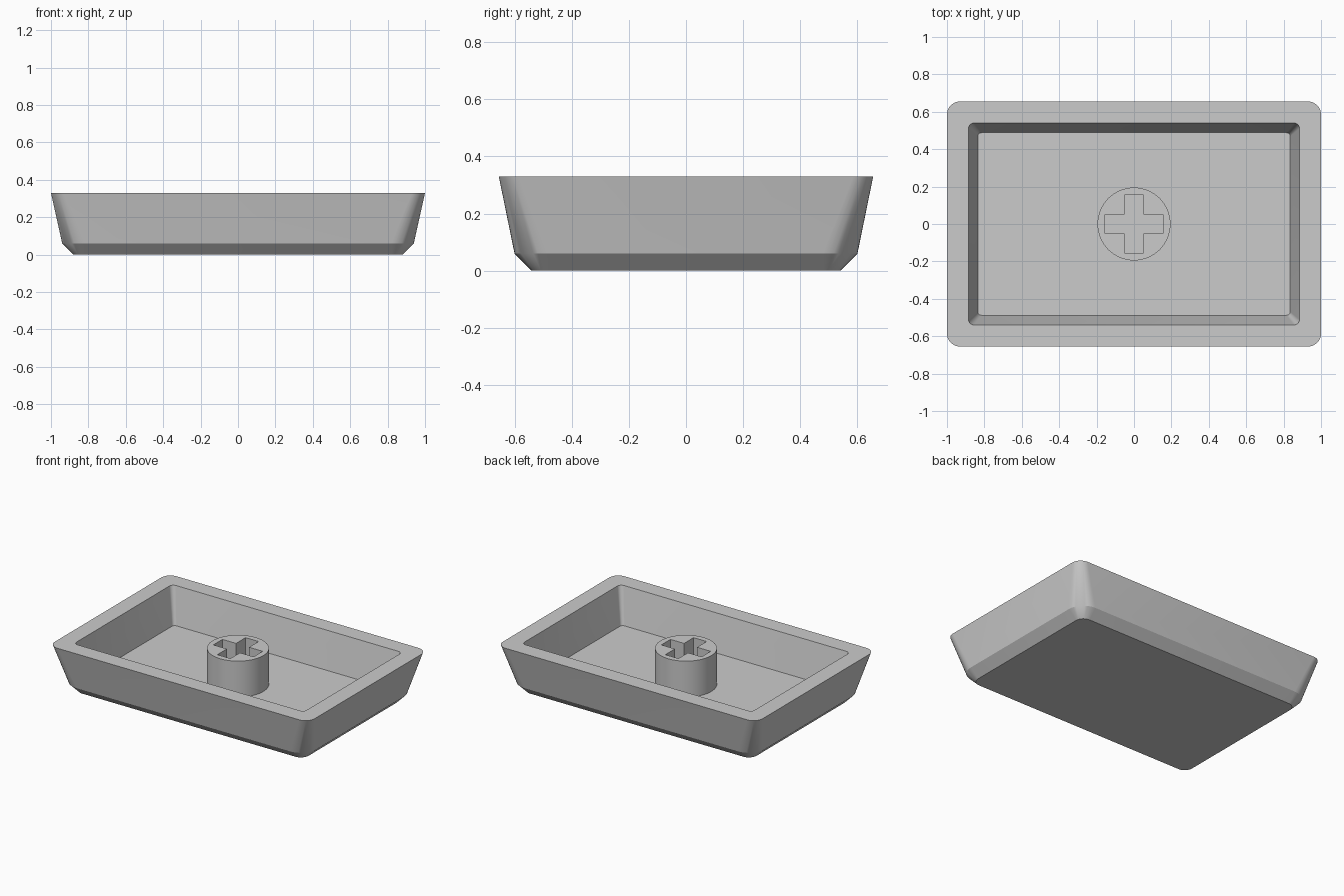
import bpy, bmesh, math

cube = bpy.data.objects.get("Cube")
if cube:
    bpy.data.objects.remove(cube)

grey = bpy.data.materials.new("plain_grey")
grey.use_nodes = True
COLOR = (0.6, 0.6, 0.6, 1)
grey.diffuse_color = COLOR
grey.node_tree.nodes["Principled BSDF"].inputs["Base Color"].default_value = COLOR

FLOOR, RIM = 0.08, 0.33


def finish(bm, name):
    bmesh.ops.recalc_face_normals(bm, faces=bm.faces)
    mesh = bpy.data.meshes.new(name)
    bm.to_mesh(mesh)
    bm.free()
    mesh.materials.append(grey)
    obj = bpy.data.objects.new(name, mesh)
    bpy.context.collection.objects.link(obj)
    bpy.ops.object.select_all(action='DESELECT')
    obj.select_set(True)
    bpy.context.view_layer.objects.active = obj
    bpy.ops.object.shade_smooth_by_angle(angle=math.radians(25))
    return obj


def rounded_ring(bm, hx, hy, radius, z, steps=10):
    """Ring of vertices around a rounded rectangle."""
    ring = []
    for quarter, (sx, sy) in enumerate([(1, 1), (-1, 1), (-1, -1), (1, -1)]):
        for i in range(steps + 1):
            a = math.pi / 2 * (quarter + i / steps)
            ring.append(bm.verts.new((sx * (hx - radius) + radius * math.cos(a),
                                      sy * (hy - radius) + radius * math.sin(a), z)))
    return ring


def loop_edges(bm, points, z):
    verts = [bm.verts.new((x, y, z)) for x, y in points]
    return [bm.edges.new((v, verts[i - 1])) for i, v in enumerate(verts)]


# Hollow tray: outside from the base up, over the rim and down to the floor
bm = bmesh.new()
profile = [(0.88, 0.54, 0.06, 0),
           (0.94, 0.60, 0.12, 0.06),
           (1.0, 0.655, 0.07, RIM),
           (0.885, 0.54, 0.03, RIM),
           (0.835, 0.488, 0.02, FLOOR)]
rings = [rounded_ring(bm, *p) for p in profile]
for low, high in zip(rings, rings[1:]):
    for i in range(len(low)):
        bm.faces.new((low[i - 1], low[i], high[i], high[i - 1]))
bm.faces.new(rings[0])
bm.faces.new(rings[-1])
finish(bm, "tray_shell")

# Round stem with a cross-shaped socket, set slightly into the floor
bm = bmesh.new()
SIDES, RADIUS = 64, 0.195
circle = [(RADIUS * math.cos(2 * math.pi * i / SIDES),
           RADIUS * math.sin(2 * math.pi * i / SIDES)) for i in range(SIDES)]
arm, half = 0.155, 0.05
cross = []
for q in range(4):
    c, s = [(1, 0), (0, 1), (-1, 0), (0, -1)][q]
    for x, y in [(arm, -half), (arm, half), (half, half)]:
        cross.append((c * x - s * y, s * x + c * y))
edges = loop_edges(bm, circle, FLOOR - 0.01) + loop_edges(bm, cross, FLOOR - 0.01)
bmesh.ops.triangle_fill(bm, edges=edges, use_beauty=True)
raised = bmesh.ops.extrude_face_region(bm, geom=bm.faces[:])["geom"]
bmesh.ops.translate(bm, vec=(0, 0, RIM - FLOOR + 0.01),
                    verts=[g for g in raised if isinstance(g, bmesh.types.BMVert)])
finish(bm, "stem")
